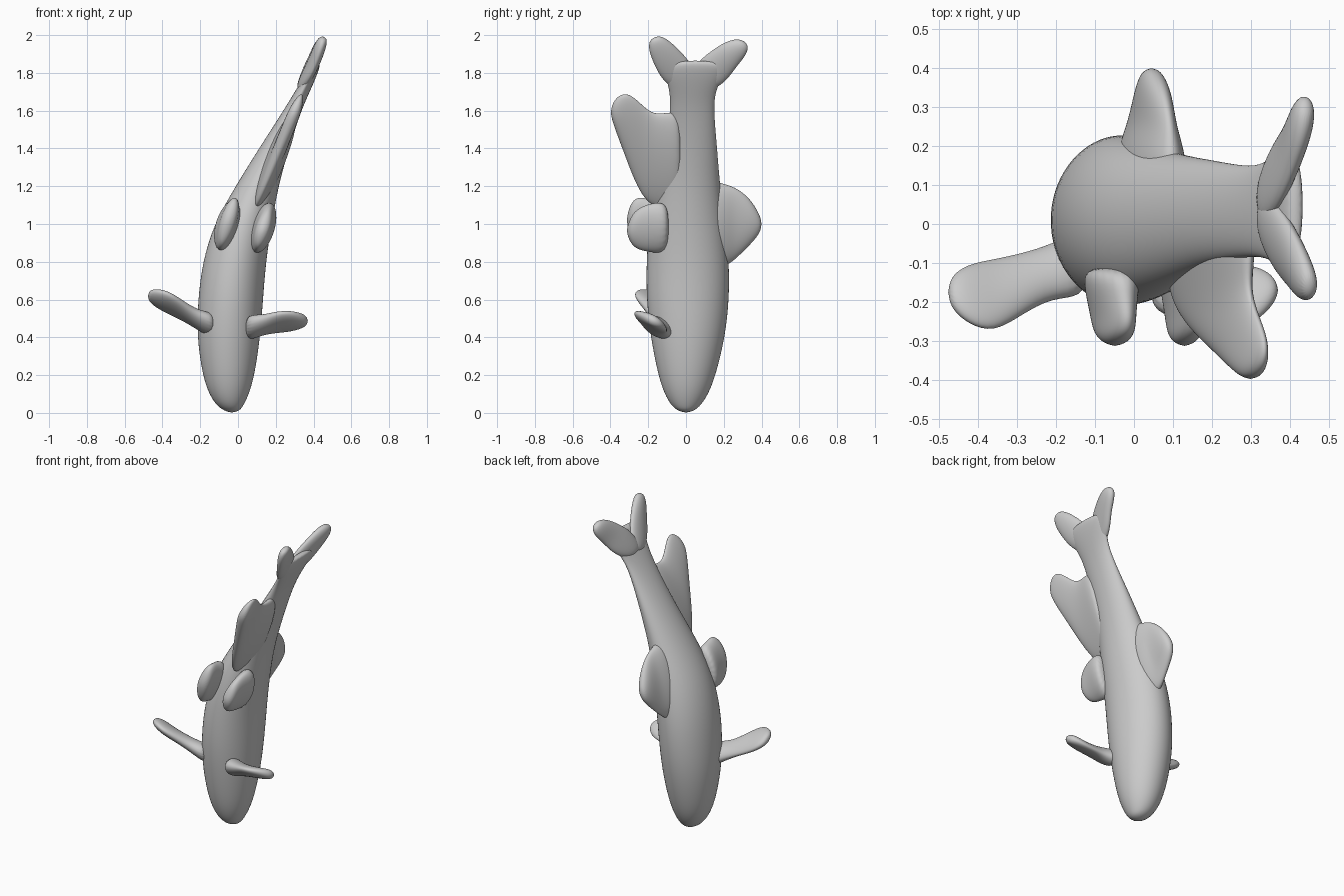
import bpy, bmesh, math
from mathutils import Vector

if "Cube" in bpy.data.objects:
    bpy.data.objects.remove(bpy.data.objects["Cube"], do_unlink=True)

grey = bpy.data.materials.new("light_grey")
grey.use_nodes = True
grey.diffuse_color = (0.6, 0.6, 0.6, 1)
grey.node_tree.nodes["Principled BSDF"].inputs["Base Color"].default_value = (0.6, 0.6, 0.6, 1)

SIDES = 20


def loft(name, rows, axis, bulge=0.012):
    """Skin elliptical rings: each row is (centre, half chord vector, half thickness)."""
    axis = Vector(axis).normalized()
    bm = bmesh.new()
    rings = []
    for centre, chord, thick in rows:
        c, u = Vector(centre), Vector(chord)
        v = u.cross(axis).normalized() * thick
        rings.append([bm.verts.new(c + u * math.cos(a) + v * math.sin(a))
                      for a in (2 * math.pi * i / SIDES for i in range(SIDES))])
    for r0, r1 in zip(rings, rings[1:]):
        for i in range(SIDES):
            j = (i + 1) % SIDES
            bm.faces.new((r0[i], r0[j], r1[j], r1[i]))
    for ring, row, sign in ((rings[0], rows[0], -1), (rings[-1], rows[-1], 1)):
        tip = bm.verts.new(Vector(row[0]) + axis * bulge * sign)
        for i in range(SIDES):
            bm.faces.new((ring[i], ring[(i + 1) % SIDES], tip))
    bmesh.ops.recalc_face_normals(bm, faces=bm.faces)
    mesh = bpy.data.meshes.new(name)
    bm.to_mesh(mesh)
    bm.free()
    mesh.shade_smooth()
    mesh.materials.append(grey)
    obj = bpy.data.objects.new(name, mesh)
    bpy.context.collection.objects.link(obj)
    obj.modifiers.new("Smooth", 'SUBSURF').levels = 2
    obj.modifiers["Smooth"].render_levels = 2
    return obj


def upright_fin(name, rows, x_at, slope, sign):
    """Fin growing along y; each row is (y, z low, z high, half thickness)."""
    out = []
    for y, z0, z1, thick in rows:
        zc, h = (z0 + z1) / 2, (z1 - z0) / 2
        out.append(((x_at + slope * (zc - 1), y, zc), (slope * h, 0, h), thick))
    return loft(name, out, (0, sign, 0))


# Body, nose down, bending toward +x at the tail: z, x min, x max, y min, y max
body = [(0.012, -0.075, 0.01, -0.045, 0.045), (0.04, -0.115, 0.03, -0.08, 0.08),
        (0.1, -0.155, 0.06, -0.115, 0.12), (0.2, -0.19, 0.09, -0.15, 0.16),
        (0.4, -0.22, 0.12, -0.19, 0.21), (0.6, -0.215, 0.135, -0.213, 0.232),
        (0.8, -0.19, 0.15, -0.213, 0.232), (1.0, -0.13, 0.18, -0.2, 0.21),
        (1.2, -0.015, 0.215, -0.155, 0.182), (1.4, 0.11, 0.27, -0.105, 0.167),
        (1.6, 0.24, 0.335, -0.085, 0.148), (1.7, 0.3, 0.38, -0.085, 0.155),
        (1.79, 0.355, 0.42, -0.115, 0.2), (1.855, 0.385, 0.44, -0.1, 0.2)]
loft("body", [(((a + b) / 2, (c + d) / 2, z), (0, (d - c) / 2, 0), (b - a) / 2)
              for z, a, b, c, d in body], (0, 0, 1))

# Forked tail lobes
loft("tail_lobe_front", [((0.335, 0.02, 1.72), (0, 0.07, 0.02), 0.03),
                         ((0.375, -0.045, 1.8), (0, 0.085, 0.035), 0.032),
                         ((0.41, -0.095, 1.875), (0, 0.072, 0.035), 0.032),
                         ((0.435, -0.14, 1.94), (0, 0.058, 0.026), 0.032),
                         ((0.45, -0.162, 1.98), (0, 0.034, 0.014), 0.024)],
     (0.2, -0.5, 0.8))
loft("tail_lobe_back", [((0.335, 0.06, 1.72), (0, 0.07, -0.02), 0.03),
                        ((0.37, 0.13, 1.8), (0, 0.085, -0.045), 0.032),
                        ((0.405, 0.195, 1.87), (0, 0.066, -0.045), 0.032),
                        ((0.43, 0.265, 1.93), (0, 0.055, -0.037), 0.034),
                        ((0.44, 0.3, 1.96), (0, 0.032, -0.02), 0.024)],
     (0.2, 0.6, 0.75))

# Back fin
upright_fin("dorsal_fin", [(0.12, 0.74, 1.24, 0.08), (0.2, 0.77, 1.215, 0.065),
                           (0.25, 0.8, 1.2, 0.045), (0.3, 0.85, 1.17, 0.04),
                           (0.35, 0.9, 1.12, 0.037), (0.39, 0.95, 1.05, 0.025)], 0.045, 0.25, 1)

# Long swept fin on the belly side
upright_fin("anal_fin", [(-0.03, 1.06, 1.6, 0.06), (-0.11, 1.07, 1.59, 0.05),
                         (-0.17, 1.09, 1.585, 0.042), (-0.22, 1.13, 1.62, 0.037),
                         (-0.27, 1.22, 1.67, 0.036), (-0.315, 1.34, 1.695, 0.035),
                         (-0.36, 1.46, 1.68, 0.034), (-0.388, 1.54, 1.64, 0.025)], 0.06, 0.404, -1)

# Pair of small belly fins
upright_fin("pelvic_fin_right", [(-0.12, 0.86, 1.12, 0.07), (-0.19, 0.86, 1.13, 0.055),
                                 (-0.24, 0.87, 1.145, 0.045), (-0.28, 0.9, 1.13, 0.043),
                                 (-0.303, 0.96, 1.08, 0.03)], -0.055, 0.3, -1)
upright_fin("pelvic_fin_left", [(-0.1, 0.84, 1.12, 0.07), (-0.19, 0.85, 1.11, 0.052),
                                (-0.24, 0.86, 1.09, 0.043), (-0.28, 0.88, 1.06, 0.04),
                                (-0.303, 0.92, 1.01, 0.028)], 0.14, 0.3, -1)

# Side paddles: centre and half chord, all tilted the same way
paddles = {
    "pectoral_fin_right": (-1, [(-0.13, -0.1, 0.46, 0.1, 0.06), (-0.21, -0.12, 0.49, 0.075, 0.045),
                                (-0.29, -0.155, 0.54, 0.09, 0.036), (-0.36, -0.185, 0.58, 0.108, 0.036),
                                (-0.425, -0.18, 0.605, 0.088, 0.036), (-0.467, -0.175, 0.617, 0.05, 0.026)]),
    "pectoral_fin_left": (1, [(0.05, -0.14, 0.45, 0.1, 0.06), (0.13, -0.17, 0.465, 0.08, 0.042),
                              (0.2, -0.188, 0.48, 0.1, 0.034), (0.27, -0.188, 0.485, 0.1, 0.032),
                              (0.33, -0.175, 0.487, 0.07, 0.032), (0.36, -0.17, 0.487, 0.036, 0.024)])}
for name, (sign, rows) in paddles.items():
    loft(name, [((x, y, z), (0, -0.87 * h, 0.5 * h), t) for x, y, z, h, t in rows], (sign, 0, 0))
